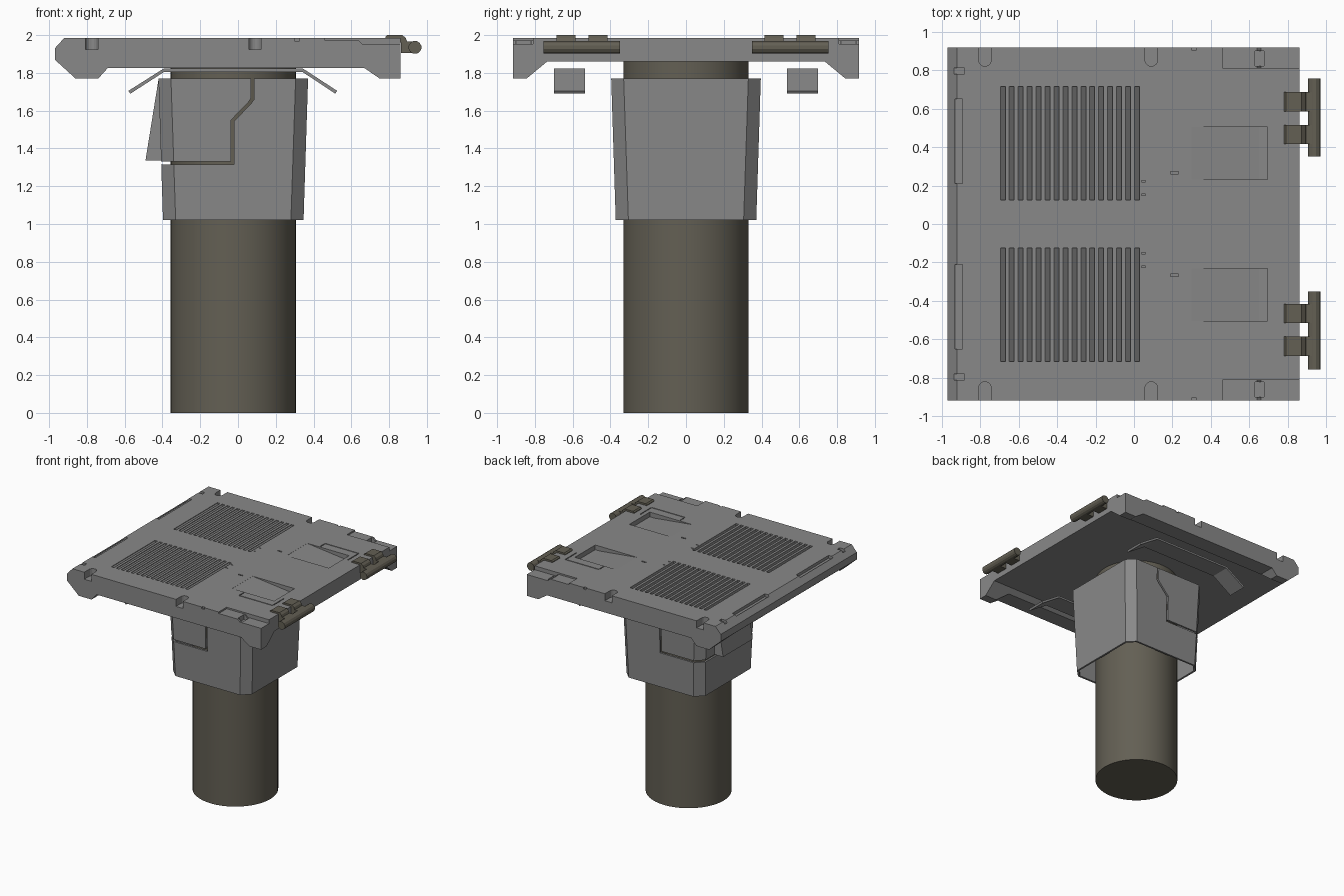
import bpy, bmesh, math
from mathutils import Vector

if "Cube" in bpy.data.objects:
    bpy.data.objects.remove(bpy.data.objects["Cube"])


def material(name, rgb):
    m = bpy.data.materials.new(name)
    m.diffuse_color = (*rgb, 1)
    m.use_nodes = True
    m.node_tree.nodes["Principled BSDF"].inputs["Base Color"].default_value = m.diffuse_color
    return m


GREY = material("mid grey", (0.25, 0.25, 0.25))
DARK = material("dark brown grey", (0.125, 0.115, 0.088))


def prism(bm, pts, axis, a, b):
    """Extrude a 2D outline along an axis from a to b."""
    place = {"x": lambda p, t: (t, p[0], p[1]),
             "y": lambda p, t: (p[0], t, p[1]),
             "z": lambda p, t: (p[0], p[1], t)}[axis]
    lo = [bm.verts.new(place(p, a)) for p in pts]
    hi = [bm.verts.new(place(p, b)) for p in pts]
    n = len(pts)
    bm.faces.new(lo)
    bm.faces.new(hi[::-1])
    for i in range(n):
        j = (i + 1) % n
        bm.faces.new((lo[i], hi[i], hi[j], lo[j]))


def box(bm, x0, x1, y0, y1, z0, z1):
    prism(bm, [(x0, y0), (x1, y0), (x1, y1), (x0, y1)], "z", z0, z1)


def finish(bm, name, mat=GREY):
    bmesh.ops.recalc_face_normals(bm, faces=bm.faces)
    me = bpy.data.meshes.new(name)
    bm.to_mesh(me)
    bm.free()
    me.materials.append(mat)
    ob = bpy.data.objects.new(name, me)
    bpy.context.collection.objects.link(ob)
    return ob


def apply(ob, mod):
    bpy.context.view_layer.objects.active = ob
    bpy.ops.object.modifier_apply(modifier=mod.name)


def boolean(ob, bm, operation="DIFFERENCE"):
    cutter = finish(bm, "cutter")
    cutter.hide_render = True
    mod = ob.modifiers.new("cut", "BOOLEAN")
    mod.operation, mod.solver, mod.object = operation, "EXACT", cutter
    apply(ob, mod)
    bpy.data.objects.remove(cutter)


# Deck: front profile crossed with side profile gives the four corner feet
bm = bmesh.new()
prism(bm, [(-0.97, 1.93), (-0.92, 1.985), (0.86, 1.985), (0.86, 1.77), (0.75, 1.77),
           (0.67, 1.825), (-0.69, 1.825), (-0.74, 1.77), (-0.86, 1.77), (-0.97, 1.87)],
      "y", -1.1, 1.1)
deck = finish(bm, "deck")
bm = bmesh.new()
prism(bm, [(-0.917, 2.1), (0.917, 2.1), (0.917, 1.76), (0.85, 1.765), (0.735, 1.86),
           (-0.735, 1.86), (-0.85, 1.765), (-0.917, 1.76)], "x", -1.2, 1.2)
boolean(deck, bm, "INTERSECT")

# Deck recesses, mirrored front to back
TOP = 2.02
bm = bmesh.new()
for s in (1, -1):
    # louvre slots with sloping floors
    for i in range(16):
        x = -0.682 + i * 0.0465
        prism(bm, [(x - 0.013, TOP), (x - 0.013, 1.98), (x + 0.013, 1.955), (x + 0.013, TOP)],
              "y", s * 0.125, s * 0.715)
    # round-ended edge notches
    for x in (-0.775, 0.09):
        arc = [(x + 0.033 * math.cos(math.pi + k * math.pi / 8),
                s * (0.853 + 0.033 * math.sin(math.pi + k * math.pi / 8))) for k in range(9)]
        prism(bm, arc + [(x + 0.033, s * 0.95), (x - 0.033, s * 0.95)], "z", 1.925, TOP)
    # stepped corner recess
    prism(bm, [(0.46, TOP), (0.46, 1.972), (0.64, 1.972), (0.66, 1.952), (0.9, 1.952),
               (0.9, TOP)], "y", s * 0.81, s * 0.95)
    # ramped latch pocket
    prism(bm, [(0.30, TOP), (0.30, 1.984), (0.65, 1.945), (0.695, 1.945), (0.695, TOP)],
          "y", s * 0.23, s * 0.505)
    # thin groove looping around the pocket
    box(bm, 0.412, 0.736, s * 0.576, s * 0.584, 1.978, TOP)
    box(bm, 0.412, 0.420, s * 0.515, s * 0.574, 1.978, TOP)
    box(bm, 0.728, 0.736, s * 0.43, s * 0.574, 1.978, TOP)
    # slots along the left edge and small marks
    box(bm, -0.93, -0.89, s * 0.21, s * 0.65, 1.96, TOP)
    box(bm, -0.935, -0.88, s * 0.78, s * 0.812, 1.96, TOP)
    box(bm, 0.19, 0.23, s * 0.26, s * 0.272, 1.97, TOP)
    for y in (0.152, 0.222):
        box(bm, 0.04, 0.06, s * (y - 0.004), s * (y + 0.004), 1.97, TOP)
    box(bm, 0.30, 0.325, s * 0.905, s * 0.95, 1.97, TOP)
boolean(deck, bm)
bm = bmesh.new()
for s in (1, -1):
    box(bm, 0.63, 0.675, s * 0.82, s * 0.90, 1.93, TOP)
boolean(deck, bm)

# Hinges at the right edge: two arms and a rod each
for s, side in ((1, "back"), (-1, "front")):
    bm = bmesh.new()
    for y in (0.415, 0.585):
        prism(bm, [(0.78, 1.96), (0.78, 1.99), (0.79, 2.0), (0.87, 2.0), (0.888, 1.985),
                   (0.895, 1.966), (0.93, 1.966), (0.93, 1.905), (0.862, 1.905),
                   (0.862, 1.96)], "y", s * y, s * (y + 0.10))
    prism(bm, [(0.937 + 0.0345 * math.cos((k + 0.5) * math.pi / 6),
                1.935 + 0.0345 * math.sin((k + 0.5) * math.pi / 6)) for k in range(12)],
          "y", s * 0.35, s * 0.755)
    finish(bm, side + "_hinge", DARK)

# Column
bpy.ops.mesh.primitive_cylinder_add(vertices=48, radius=0.332, depth=1.87,
                                    location=(-0.025, 0, 0.935))
column = bpy.context.object
column.name = "column"
column.data.materials.append(DARK)
bpy.ops.object.shade_smooth_by_angle(angle=math.radians(35))

# Collar: hollow tapered housing with chamfered corners
bm = bmesh.new()
rings = []
for z, h, c in ((1.02, 0.372, 0.305), (1.77, 0.396, 0.33)):
    pts = [(h, -c), (h, c), (c, h), (-c, h), (-h, c), (-h, -c), (-c, -h), (c, -h)]
    rings.append([bm.verts.new((x - 0.025, y, z)) for x, y in pts])
for i in range(8):
    j = (i + 1) % 8
    bm.faces.new((rings[0][i], rings[0][j], rings[1][j], rings[1][i]))
collar = finish(bm, "collar")
for p in collar.data.polygons:  # make sure walls thicken inward
    if p.normal.dot(p.center - Vector((-0.025, 0, 1.4))) < 0:
        p.flip()
solid = collar.modifiers.new("wall", "SOLIDIFY")
solid.thickness, solid.offset = 0.018, -1
apply(collar, solid)

# Seam cut through the collar walls
bm = bmesh.new()
prism(bm, [(-0.6, 1.315), (-0.022, 1.315), (-0.022, 1.543), (0.07, 1.638), (0.085, 1.66),
           (0.085, 1.9), (0.07, 1.9), (0.07, 1.667), (0.055, 1.645), (-0.037, 1.55),
           (-0.037, 1.332), (-0.6, 1.332)], "y", -0.6, 0.6)
boolean(collar, bm)

# Wedge flap on the left side of the collar
bm = bmesh.new()
prism(bm, [(-0.421, 1.765), (-0.49, 1.335), (-0.395, 1.335), (-0.405, 1.765)],
      "y", -0.20, 0.20)
finish(bm, "side_flap")

# Bent strips under the deck
for s, side in ((1, "back"), (-1, "front")):
    bm = bmesh.new()
    prism(bm, [(-0.58, 1.705), (-0.395, 1.822), (0.345, 1.822), (0.525, 1.705),
               (0.515, 1.69), (0.34, 1.806), (-0.39, 1.806), (-0.57, 1.69)],
          "y", s * 0.535, s * 0.70)
    finish(bm, side + "_bent_strip")
